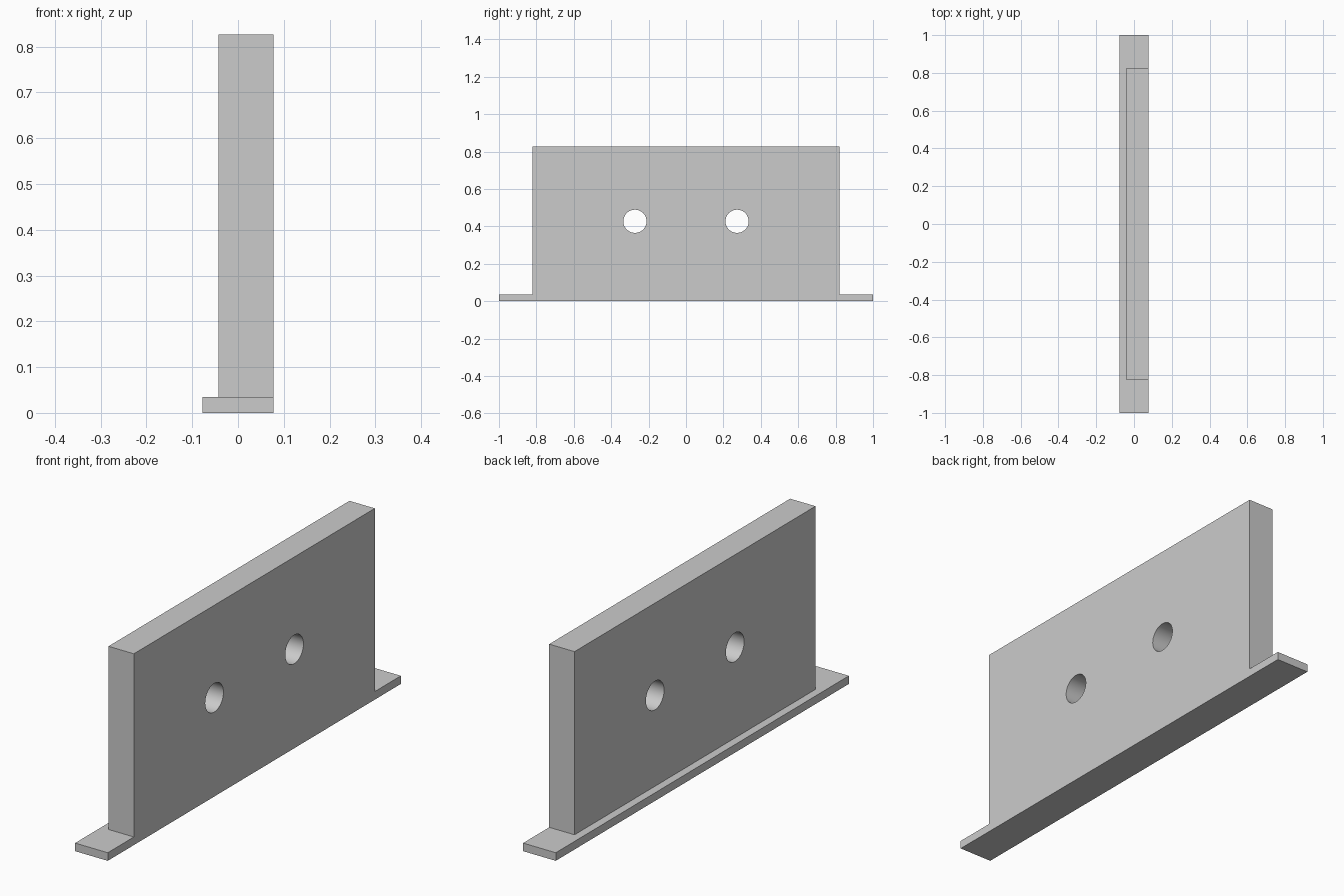
import bpy

cube = bpy.data.objects.get("Cube")
if cube:
    bpy.data.objects.remove(cube, do_unlink=True)

HALF_X = 0.078          # half width of the base flange
FLANGE_TOP = 0.035
WALL_BACK = -0.043
WALL_HALF_Y = 0.822
WALL_TOP = 0.826
HOLE_Y, HOLE_Z, HOLE_R = 0.273, 0.427, 0.062

# Plain grey finish
grey = bpy.data.materials.new("plain grey")
grey.use_nodes = True
colour = (0.6, 0.6, 0.6, 1)
grey.diffuse_color = colour
grey.node_tree.nodes["Principled BSDF"].inputs["Base Color"].default_value = colour


def box(name, low, high):
    centre = [(a + b) / 2 for a, b in zip(low, high)]
    bpy.ops.mesh.primitive_cube_add(size=1, location=centre)
    obj = bpy.context.object
    obj.name = name
    obj.scale = [b - a for a, b in zip(low, high)]
    bpy.ops.object.transform_apply(location=True, rotation=False, scale=True)
    obj.data.materials.append(grey)
    return obj


def cut(target, cutter):
    mod = target.modifiers.new(cutter.name, "BOOLEAN")
    mod.operation = "DIFFERENCE"
    mod.solver = "EXACT"
    mod.object = cutter
    bpy.context.view_layer.objects.active = target
    bpy.ops.object.modifier_apply(modifier=mod.name)
    bpy.data.objects.remove(cutter, do_unlink=True)


# Long base flange and the upright wall, flush on the +x side
box("base_flange", (-HALF_X, -1, 0), (HALF_X, 1, FLANGE_TOP))
wall = box("upright_wall", (WALL_BACK, -WALL_HALF_Y, FLANGE_TOP),
           (HALF_X, WALL_HALF_Y, WALL_TOP))

# Two round bolt holes through the wall
for side in (-1, 1):
    bpy.ops.mesh.primitive_cylinder_add(
        vertices=64, radius=HOLE_R, depth=1,
        location=(0, side * HOLE_Y, HOLE_Z), rotation=(0, 1.570796, 0))
    drill = bpy.context.object
    drill.name = "hole_cutter"
    drill.hide_render = True
    drill.data.materials.append(grey)
    cut(wall, drill)

# Smooth bores, crisp edges
bpy.ops.object.select_all(action="DESELECT")
wall.select_set(True)
bpy.context.view_layer.objects.active = wall
bpy.ops.object.shade_smooth_by_angle()
